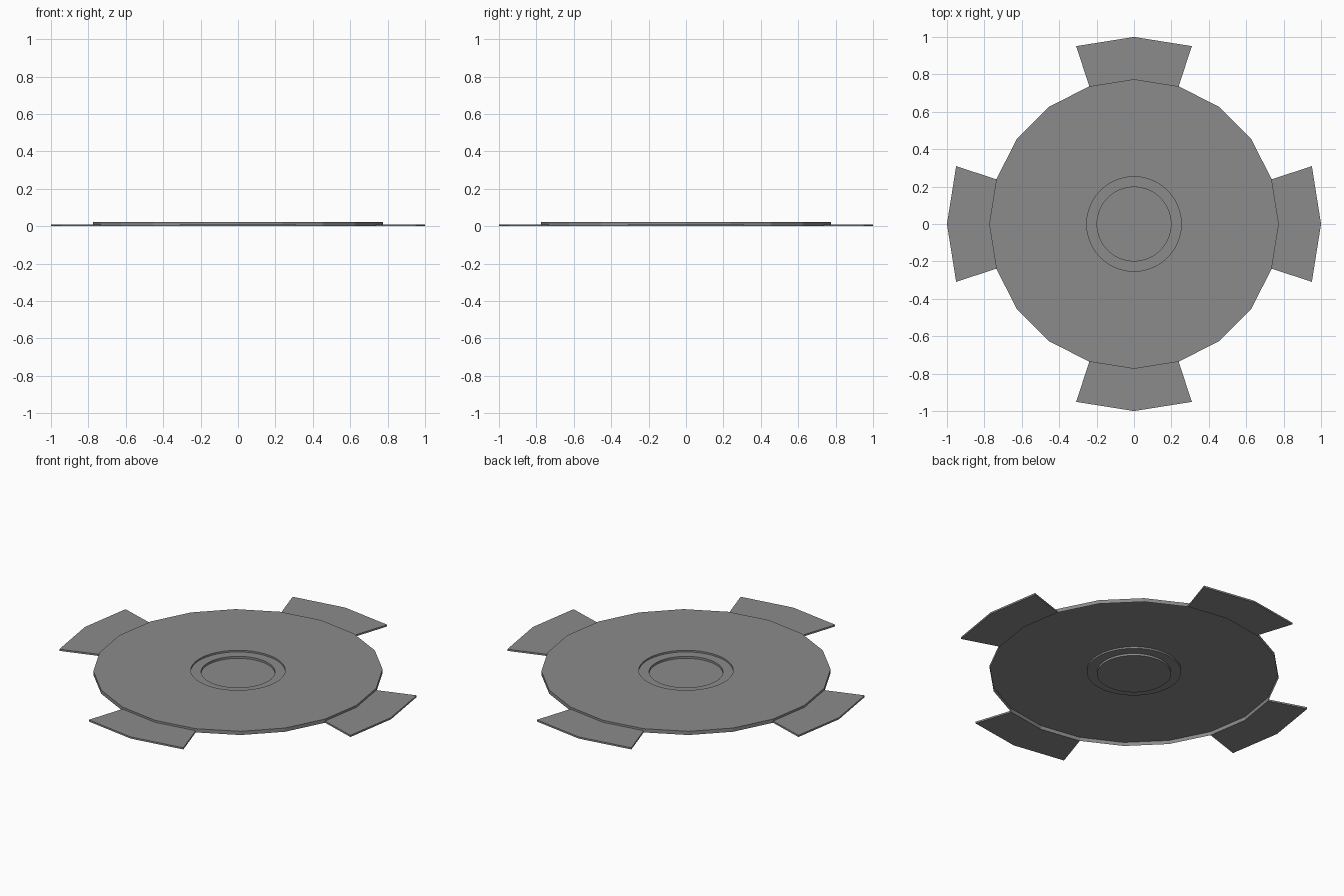
import bpy, bmesh
from math import pi, sin, cos

if "Cube" in bpy.data.objects:
    bpy.data.objects.remove(bpy.data.objects["Cube"])

SIDES = 20      # outline facets
FINE = 40       # facets of the round centre recess
R_DISC, R_TAB = 0.774, 1.0
TOP, TAB_TOP, STEP = 0.022, 0.010, 0.012

# Dark grey finish
grey = bpy.data.materials.new("dark_grey")
grey.diffuse_color = (0.26, 0.26, 0.26, 1)
grey.use_nodes = True
grey.node_tree.nodes["Principled BSDF"].inputs["Base Color"].default_value = grey.diffuse_color


def finish(name, bm):
    bmesh.ops.recalc_face_normals(bm, faces=bm.faces)
    me = bpy.data.meshes.new(name)
    bm.to_mesh(me)
    bm.free()
    me.materials.append(grey)
    ob = bpy.data.objects.new(name, me)
    bpy.context.collection.objects.link(ob)
    return ob


# Hollow disc: outer skirt, flat top, stepped round recess
bm = bmesh.new()
profile = [(R_DISC, 0.0), (R_DISC, TOP), (0.253, TOP), (0.253, STEP),
           (0.198, STEP), (0.198, 0.0)]
rings = []
for r, z in profile:
    ring = []
    for i in range(FINE):
        a = 2 * pi * i / FINE
        # odd points of the outline sit on the middle of a 20-gon edge
        q = r * cos(pi / SIDES) if r == R_DISC and i % 2 else r
        ring.append(bm.verts.new((q * cos(a), q * sin(a), z)))
    rings.append(ring)
for lo, hi in zip(rings, rings[1:]):
    for i in range(FINE):
        j = (i + 1) % FINE
        bm.faces.new((lo[i], lo[j], hi[j], hi[i]))
bm.faces.new(rings[-1])
disc = finish("disc", bm)
# the open shell must face up and out
if max(disc.data.polygons, key=lambda p: p.area).normal.z < 0:
    disc.data.flip_normals()

# Four thin tabs around the rim, each two facets wide
for k in range(4):
    bm = bmesh.new()
    angles = [k * pi / 2 + d * 2 * pi / SIDES for d in (-1, 0, 1)]
    outline = [(R_DISC, a) for a in angles] + [(R_TAB, a) for a in reversed(angles)]
    face = bm.faces.new([bm.verts.new((r * cos(a), r * sin(a), 0)) for r, a in outline])
    ext = bmesh.ops.extrude_face_region(bm, geom=[face], use_keep_orig=True)
    moved = [v for v in ext["geom"] if isinstance(v, bmesh.types.BMVert)]
    bmesh.ops.translate(bm, verts=moved, vec=(0, 0, TAB_TOP))
    finish(f"tab_{k + 1}", bm)
